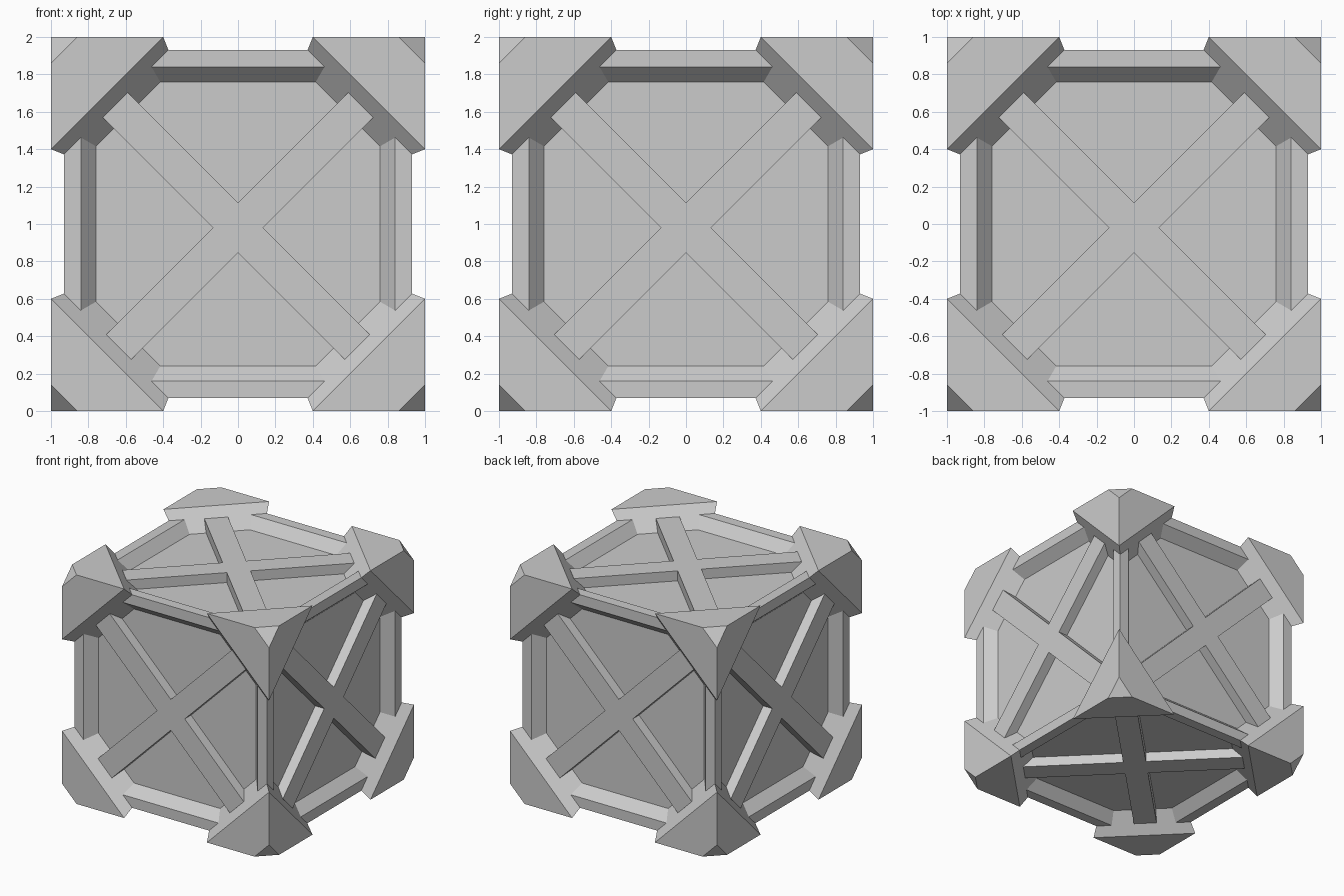
import bpy, bmesh, math
from itertools import product
from mathutils import Matrix, Vector

if "Cube" in bpy.data.objects:
    bpy.data.objects.remove(bpy.data.objects["Cube"], do_unlink=True)

grey = bpy.data.materials.new("light_grey")
grey.use_nodes = True
grey.diffuse_color = (0.6, 0.6, 0.6, 1)
grey.node_tree.nodes["Principled BSDF"].inputs["Base Color"].default_value = (0.6, 0.6, 0.6, 1)
UP = Matrix.Translation((0, 0, 1))


def finish(name, bm, matrix):
    bm.transform(UP @ matrix)
    bmesh.ops.recalc_face_normals(bm, faces=bm.faces)
    mesh = bpy.data.meshes.new(name)
    bm.to_mesh(mesh)
    bm.free()
    mesh.materials.append(grey)
    bpy.context.collection.objects.link(bpy.data.objects.new(name, mesh))


def hull(name, points, matrix=Matrix()):
    bm = bmesh.new()
    for p in points:
        bm.verts.new(p)
    bmesh.ops.convex_hull(bm, input=bm.verts[:])
    bmesh.ops.dissolve_limit(bm, angle_limit=0.01, verts=bm.verts[:], edges=bm.edges[:])
    finish(name, bm, matrix)


def turns(v):
    """The three cyclic orders of a point."""
    return [Vector(v[i:] + v[:i]) for i in range(3)]


# Recessed panels as one solid core
core = 0.84
hull("panel_core", list(product((-core, core), repeat=3)))

# Corner caps: clipped tip, sides tapering toward the crate centre
rim = turns((1, 1, 0.4))
cap = rim + [p * 0.8 for p in rim] + turns((1, 1, 0.86))
for s in product((-1, 1), repeat=3):
    hull("corner_cap", [Vector(a * b for a, b in zip(p, s)) for p in cap])

# Edge rails with chamfered inner sides
profile = [(0.93, 0.93), (0.84, 0.93), (0.76, core), (core, 0.76), (0.93, 0.84)]
for axis in range(3):
    for su, sv in product((-1, 1), repeat=2):
        points = []
        for u, v in profile:
            for end in (-0.5, 0.5):
                p = [u * su, v * sv]
                p.insert(axis, end)
                points.append(p)
        hull("edge_rail", points)

# Cross braces, one on each face, set slightly below the middle
half, drop = 0.095, 0.02
outline = []
for k in range(4):
    arm = 0.915 + (0.014 if k < 2 else -0.014)
    spin = Matrix.Rotation(math.radians(45 + 90 * k), 2)
    for p in ((arm, -half), (arm, half), (half, half)):
        x, z = spin @ Vector(p)
        outline.append((x, z - drop))

faces = [Matrix.Rotation(math.radians(90 * k), 4, "Z") for k in range(4)]
faces += [Matrix.Rotation(math.radians(a), 4, "X") for a in (-90, 90)]
for turn in faces:
    bm = bmesh.new()
    front = bm.faces.new([bm.verts.new((x, -0.927, z)) for x, z in outline])
    side = bmesh.ops.extrude_face_region(bm, geom=[front], use_keep_orig=True)
    moved = [g for g in side["geom"] if isinstance(g, bmesh.types.BMVert)]
    bmesh.ops.translate(bm, verts=moved, vec=(0, 0.12, 0))
    finish("cross_brace", bm, turn)
